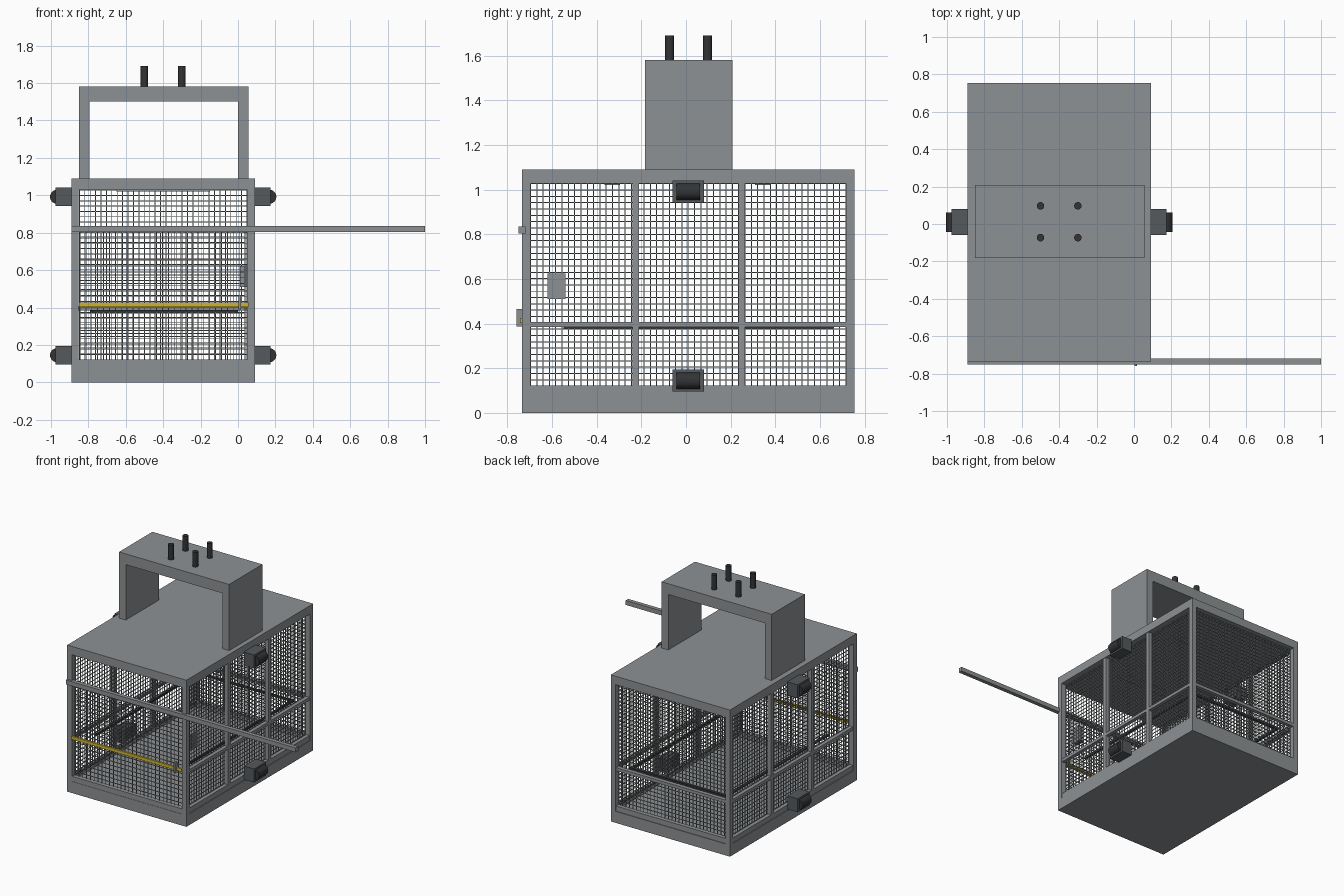
import bpy, bmesh, math
from mathutils import Matrix, Vector

if "Cube" in bpy.data.objects:
    bpy.data.objects.remove(bpy.data.objects["Cube"])


def material(name, rgb):
    m = bpy.data.materials.new(name)
    m.diffuse_color = (*rgb, 1)
    m.use_nodes = True
    m.node_tree.nodes["Principled BSDF"].inputs["Base Color"].default_value = m.diffuse_color
    return m


STEEL = material("grey steel", (0.27, 0.285, 0.295))
HOUSING = material("dark grey housing", (0.09, 0.1, 0.108))
RUBBER = material("black rubber", (0.032, 0.034, 0.036))
YELLOW = material("safety yellow", (0.62, 0.45, 0.03))


def add_box(bm, x0, x1, y0, y1, z0, z1):
    mid = Vector((x0 + x1, y0 + y1, z0 + z1)) / 2
    size = Matrix.Diagonal((x1 - x0, y1 - y0, z1 - z0, 1))
    bmesh.ops.create_cube(bm, size=1, matrix=Matrix.Translation(mid) @ size)


def finish(name, bm, mat):
    mesh = bpy.data.meshes.new(name)
    bm.to_mesh(mesh)
    bm.free()
    mesh.materials.append(mat)
    ob = bpy.data.objects.new(name, mesh)
    bpy.context.collection.objects.link(ob)
    return ob


def boxes(name, mat, *items):
    bm = bmesh.new()
    for b in items:
        add_box(bm, *b)
    return finish(name, bm, mat)


def cylinder(name, mat, center, radius, depth, axis, sides=24):
    bm = bmesh.new()
    rot = Matrix.Rotation(math.pi / 2, 4, 'X') if axis == 'Y' else Matrix()
    bmesh.ops.create_cone(bm, cap_ends=True, segments=sides, radius1=radius, radius2=radius,
                          depth=depth, matrix=Matrix.Translation(center) @ rot)
    for f in bm.faces:
        f.smooth = len(f.verts) == 4
    for e in bm.edges:
        e.smooth = all(f.smooth for f in e.link_faces)
    return finish(name, bm, mat)


def wire_mesh(name, plane, at, u0, u1, z0, z1, pitch=0.0285, t=0.0022):
    """Woven panel lying in a plane of constant x or y."""
    bm = bmesh.new()

    def wire(a0, a1, b0, b1):
        if plane == 'X':
            add_box(bm, at - t, at + t, a0, a1, b0, b1)
        else:
            add_box(bm, a0, a1, at - t, at + t, b0, b1)

    nu, nz = round((u1 - u0) / pitch), round((z1 - z0) / pitch)
    for i in range(nu + 1):
        u = u0 + (u1 - u0) * i / nu
        wire(u - t, u + t, z0, z1)
    for i in range(nz + 1):
        z = z0 + (z1 - z0) * i / nz
        wire(u0, u1, z - t, z + t)
    return finish(name, bm, STEEL)


# Cage outline
L, R, F, B = -0.89, 0.09, -0.735, 0.755
P = 0.038
FLOOR, CEIL, TOP = 0.085, 1.027, 1.09

# Floor slab and roof slab
boxes("floor_base", STEEL, (L, R, F, B, 0, FLOOR))
boxes("roof", STEEL, (L, R, F, B, CEIL, TOP))

# Corner posts
boxes("corner_posts", STEEL, *[(x, x + P, y, y + P, FLOOR, CEIL)
                               for x in (L, R - P) for y in (F, B - P)])

# Side walls: two uprights, mid rail, kick plate and wire panel on each side
for side, x0, x1, mesh_x in (("left", L, L + P, -0.848), ("right", R - P, R, 0.048)):
    boxes(side + "_wall_frame", STEEL,
          (x0 + 0.005, x1 - 0.005, -0.24, -0.21, FLOOR, CEIL),
          (x0 + 0.005, x1 - 0.005, 0.235, 0.265, FLOOR, CEIL),
          (x0 + 0.005, x1 - 0.005, F + P, B - P, 0.385, 0.408),
          (x0 + 0.005, x1 - 0.005, F + P, B - P, FLOOR, 0.123))
    wire_mesh(side + "_wall_mesh", 'X', mesh_x, F + P, B - P, 0.12, CEIL)

# Back wall
boxes("back_wall_frame", STEEL,
      (L + P, R - P, B - P + 0.005, B - 0.005, 0.385, 0.408),
      (L + P, R - P, B - P + 0.005, B - 0.005, FLOOR, 0.123))
wire_mesh("back_wall_mesh", 'Y', B - P, -0.848, 0.048, 0.12, CEIL)

# Front gate: sill, wire panel, sliding rail, yellow bar and latch
boxes("gate_sill", STEEL, (L + P, R - P, F + 0.002, F + P, FLOOR, 0.123))
wire_mesh("gate_mesh", 'Y', F + 0.028, -0.845, 0.038, 0.12, 0.81, pitch=0.031)
boxes("gate_slide_rail", STEEL, (L, 1.0, -0.75, -0.72, 0.803, 0.836))
boxes("gate_bar", YELLOW, (-0.85, 0.055, -0.745, -0.73, 0.403, 0.426))
boxes("gate_latch", STEEL, (0.002, 0.016, -0.76, -0.735, 0.388, 0.466))

# Interior handrail on three sides
boxes("handrail", RUBBER,
      (-0.79, -0.775, -0.55, 0.66, 0.373, 0.388),
      (-0.015, 0.0, -0.55, 0.66, 0.373, 0.388),
      (-0.79, 0.0, 0.645, 0.66, 0.373, 0.388))

# Control box and ceiling lamps
boxes("control_box", STEEL, (0.01, 0.046, -0.62, -0.54, 0.51, 0.625))
boxes("ceiling_lamps", STEEL, *[(-0.65, -0.15, y, y + 0.07, 1.021, CEIL) for y in (-0.365, 0.31)])

# Lifting yoke on the roof
boxes("lifting_yoke", STEEL,
      (-0.85, -0.795, -0.183, 0.208, TOP, 1.502),
      (0.0, 0.055, -0.183, 0.208, TOP, 1.502),
      (-0.85, 0.055, -0.183, 0.208, 1.502, 1.582))

# Rope pins
for x in (-0.5, -0.3):
    for y in (-0.073, 0.097):
        cylinder("rope_pin", RUBBER, (x, y, 1.637), 0.02, 0.11, 'Z')

# Guide rollers on both sides, top and bottom
for s in (-1, 1):
    for z in (0.145, 0.992):
        xs = sorted(-0.4 + s * d for d in (0.49, 0.575))
        boxes("roller_housing", HOUSING, (*xs, -0.06, 0.08, z - 0.05, z + 0.05))
        cylinder("guide_roller", RUBBER, (-0.4 + s * 0.567, 0.01, z), 0.038, 0.104, 'Y')
